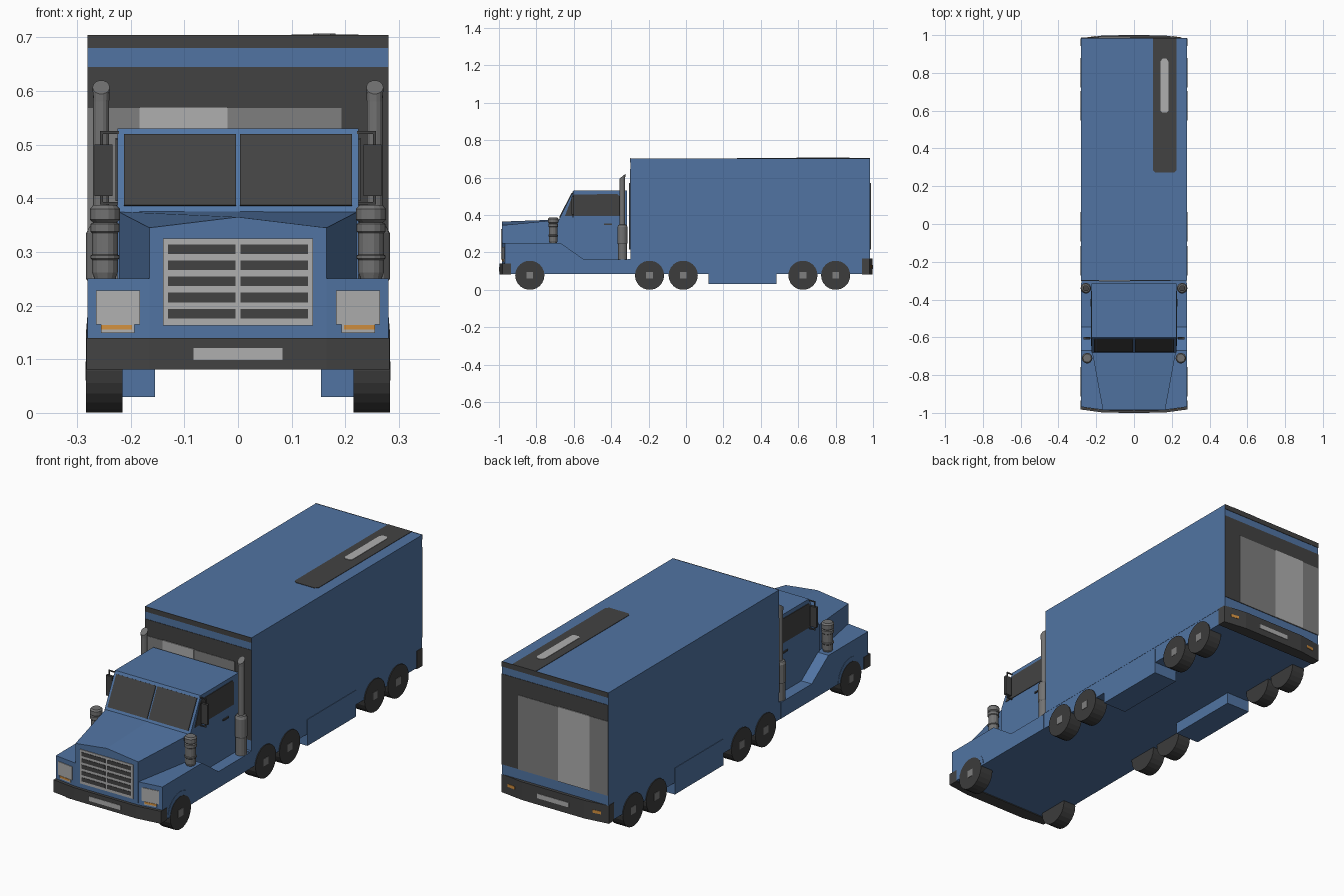
import bpy, bmesh, math
from mathutils import Vector

if "Cube" in bpy.data.objects:
    bpy.data.objects.remove(bpy.data.objects["Cube"])


def material(name, rgb):
    m = bpy.data.materials.new(name)
    m.diffuse_color = (*rgb, 1)
    m.use_nodes = True
    m.node_tree.nodes["Principled BSDF"].inputs["Base Color"].default_value = m.diffuse_color
    return m


BLUE = material("body_blue", (0.082, 0.175, 0.365))
DARK = material("dark_grey", (0.055, 0.055, 0.055))
LIGHT = material("light_grey", (0.43, 0.43, 0.43))
MID = material("mid_grey", (0.21, 0.21, 0.21))
STEEL = material("steel_grey", (0.17, 0.17, 0.17))
TYRE = material("tyre_black", (0.045, 0.045, 0.045))
ORANGE = material("lamp_orange", (0.65, 0.28, 0.05))


def loft(name, rings, mat, mirror=False):
    """Join equal-length closed rings of points; optionally add a copy at -x."""
    for s in ((1, -1) if mirror else (1,)):
        bm = bmesh.new()
        vs = [[bm.verts.new((p[0] * s, p[1], p[2])) for p in r] for r in rings]
        n = len(rings[0])
        for a, b in zip(vs, vs[1:]):
            for i in range(n):
                j = (i + 1) % n
                bm.faces.new((a[i], a[j], b[j], b[i]))
        bm.faces.new(vs[0])
        bm.faces.new(vs[-1])
        bmesh.ops.recalc_face_normals(bm, faces=bm.faces)
        full = name if not mirror else name + ("_right" if s > 0 else "_left")
        me = bpy.data.meshes.new(full)
        bm.to_mesh(me)
        bm.free()
        me.materials.append(mat)
        ob = bpy.data.objects.new(full, me)
        bpy.context.collection.objects.link(ob)


def prism(name, axis, pts, a, b, mat, mirror=False):
    """Extrude a 2D profile along an axis from a to b."""
    place = {"x": lambda p, t: (t, p[0], p[1]),
             "y": lambda p, t: (p[0], t, p[1]),
             "z": lambda p, t: (p[0], p[1], t)}[axis]
    loft(name, [[place(p, t) for p in pts] for t in (a, b)], mat, mirror)


def box(name, x0, x1, y0, y1, z0, z1, mat, mirror=False):
    prism(name, "z", [(x0, y0), (x1, y0), (x1, y1), (x0, y1)], z0, z1, mat, mirror)


def circle(u, v, r, n, a0=0.0, a1=2 * math.pi):
    closed = a1 - a0 > 6.28
    k = n if closed else n - 1
    return [(u + r * math.cos(a0 + (a1 - a0) * i / k),
             v + r * math.sin(a0 + (a1 - a0) * i / k)) for i in range(n)]


def pipe(name, x, y, profile, mat, slant=0.0, n=14):
    """Turned upright part from (radius, z) pairs; slant tilts the top ring."""
    rings = []
    for i, (r, z) in enumerate(profile):
        k = slant if i == len(profile) - 1 else 0
        rings.append([(px, py, z + k * (py - y)) for px, py in circle(x, y, r, n)])
    loft(name, rings, mat, True)


# Cargo box and chassis
box("cargo_box", -0.28, 0.28, -0.298, 0.983, 0.165, 0.703, BLUE)
box("chassis", -0.279, 0.279, -0.312, 0.95, 0.085, 0.166, BLUE)
box("side_tank", 0.155, 0.281, 0.12, 0.485, 0.03, 0.155, BLUE, True)

# Painted end panels, same layout front and rear
for end, y, d in (("front", -0.298, -1), ("rear", 0.983, 1)):
    def panel(part, x0, x1, z0, z1, t, mat):
        box(end + part, x0, x1, min(y, y + d * t), max(y, y + d * t), z0, z1, mat)
    panel("_top_band", -0.28, 0.28, 0.68, 0.704, 0.002, DARK)
    panel("_dark_panel", -0.28, 0.28, 0.215, 0.645, 0.002, DARK)
    panel("_grey_panel", -0.28, 0.193, 0.215, 0.568, 0.004, MID)
    panel("_light_panel", -0.184, -0.02, 0.215, 0.57, 0.006, LIGHT)

# Roof stripe with light inset
prism("roof_stripe", "z", [(0.10, 0.285), (0.112, 0.272), (0.213, 0.272), (0.225, 0.285),
                           (0.225, 0.985), (0.10, 0.985)], 0.703, 0.705, DARK)
prism("roof_stripe_inset", "z", [(0.14, 0.60), (0.15, 0.59), (0.172, 0.59), (0.182, 0.60),
                                 (0.182, 0.86), (0.172, 0.875), (0.15, 0.875), (0.14, 0.86)],
      0.705, 0.707, LIGHT)

# Lower cab body: fenders sloping down to running boards, front corners swept back
low = []
for x, yf in ((-0.28, -0.968), (-0.165, -0.984), (0.165, -0.984), (0.28, -0.968)):
    low.append([(x, yf, 0.085), (x, yf, 0.25), (x, -0.67, 0.25), (x, -0.545, 0.162),
                (x, -0.312, 0.162), (x, -0.312, 0.085)])
loft("fenders_and_running_boards", low, BLUE)

# Ridged, tapering hood
hood = []
for y, w, ze, zc in ((-0.985, 0.165, 0.345, 0.365), (-0.67, 0.223, 0.375, 0.376)):
    hood.append([(-w, y, 0.15), (w, y, 0.15), (w, y, ze), (0, y, zc), (-w, y, ze)])
loft("hood", hood, BLUE)

# Cab with raked windscreen
prism("cab", "x", [(-0.68, 0.15), (-0.68, 0.375), (-0.602, 0.53), (-0.315, 0.53),
                   (-0.315, 0.15)], -0.225, 0.225, BLUE)
base, top = Vector((-0.68, 0.375)), Vector((-0.602, 0.53))
out = Vector((-0.155, 0.078)).normalized() * 0.004
lo, hi = base.lerp(top, 0.07), base.lerp(top, 0.92)
prism("windscreen", "x", [lo, hi, hi + out, lo + out], 0.004, 0.212, DARK, True)
prism("side_window", "x", [(-0.647, 0.395), (-0.61, 0.495), (-0.597, 0.51), (-0.367, 0.512),
                           (-0.355, 0.50), (-0.355, 0.395)], 0.224, 0.228, DARK, True)
box("door_handle", 0.224, 0.231, -0.438, -0.396, 0.347, 0.354, DARK, True)

# Grille with two columns of slots
box("grille", -0.14, 0.14, -0.988, -0.98, 0.163, 0.325, LIGHT)
for i in range(5):
    z = 0.185 + 0.03 * i
    box("grille_slot_%d" % (i + 1), 0.005, 0.13, -0.990, -0.985, z - 0.009, z + 0.009, DARK, True)


# Headlights lying on the swept fender fronts
def lamp(name, x0, x1, z0, z1, t, mat):
    f = lambda x: -0.984 + (x - 0.165) * 0.016 / 0.115
    prism(name, "z", [(x0, f(x0) - t), (x1, f(x1) - t), (x1, f(x1) + 0.002), (x0, f(x0) + 0.002)],
          z0, z1, mat, True)


lamp("headlight", 0.183, 0.265, 0.165, 0.228, 0.003, LIGHT)
lamp("headlight_base", 0.193, 0.255, 0.149, 0.166, 0.003, LIGHT)
lamp("indicator", 0.198, 0.255, 0.155, 0.164, 0.005, ORANGE)

# Bumpers with swept corners, plates and rear lamps
for end, d, inner, z1 in (("front", -1, 0.935, 0.14), ("rear", 1, 0.942, 0.167)):
    prism(end + "_bumper", "z", [(-0.282, d * inner), (0.282, d * inner), (0.282, d * 0.982),
                                 (0.165, d * 0.998), (-0.165, d * 0.998), (-0.282, d * 0.982)],
          0.081, z1, DARK)
    zc = 0.11 if d < 0 else 0.123
    ya, yb = sorted((d * 0.996, d * 1.0))
    box(end + "_plate", -0.083, 0.083, ya, yb, zc - 0.011, zc + 0.011, LIGHT)
prism("rear_lamp", "z", [(0.205, 0.9945), (0.245, 0.989), (0.245, 0.985), (0.205, 0.985)],
      0.118, 0.132, ORANGE, True)

# Wheels with small square hubs; lips above the front wheels
for i, y in enumerate((-0.835, -0.195, -0.015, 0.625, 0.80)):
    prism("wheel_%d" % (i + 1), "x", circle(y, 0.078, 0.078, 22), 0.215, 0.283, TYRE, True)
    box("hub_%d" % (i + 1), 0.28, 0.2845, y - 0.018, y + 0.018, 0.06, 0.096, MID, True)
prism("wheel_arch", "x", circle(-0.835, 0.085, 0.093, 15, 0, math.pi), 0.278, 0.2815, BLUE, True)

# Exhaust stacks with slanted tips, and air cleaners beside the hood
pipe("exhaust_stack", 0.255, -0.34,
     [(0.025, 0.16), (0.025, 0.245), (0.028, 0.25), (0.028, 0.335), (0.022, 0.347),
      (0.015, 0.35), (0.015, 0.58), (0.016, 0.607)], STEEL, slant=0.8)
pipe("air_cleaner", 0.248, -0.71,
     [(0.018, 0.245), (0.024, 0.262), (0.024, 0.285), (0.027, 0.288), (0.027, 0.293),
      (0.024, 0.295), (0.024, 0.335), (0.027, 0.338), (0.027, 0.352), (0.022, 0.355),
      (0.028, 0.36), (0.028, 0.38), (0.022, 0.387)], STEEL)

# Door mirrors on bent arms
box("mirror", 0.234, 0.267, -0.612, -0.598, 0.404, 0.50, DARK, True)
box("mirror_arm_top", 0.222, 0.257, -0.607, -0.602, 0.52, 0.525, DARK, True)
box("mirror_arm_post", 0.252, 0.257, -0.607, -0.602, 0.39, 0.525, DARK, True)
box("mirror_arm_bottom", 0.222, 0.257, -0.607, -0.602, 0.388, 0.393, DARK, True)
